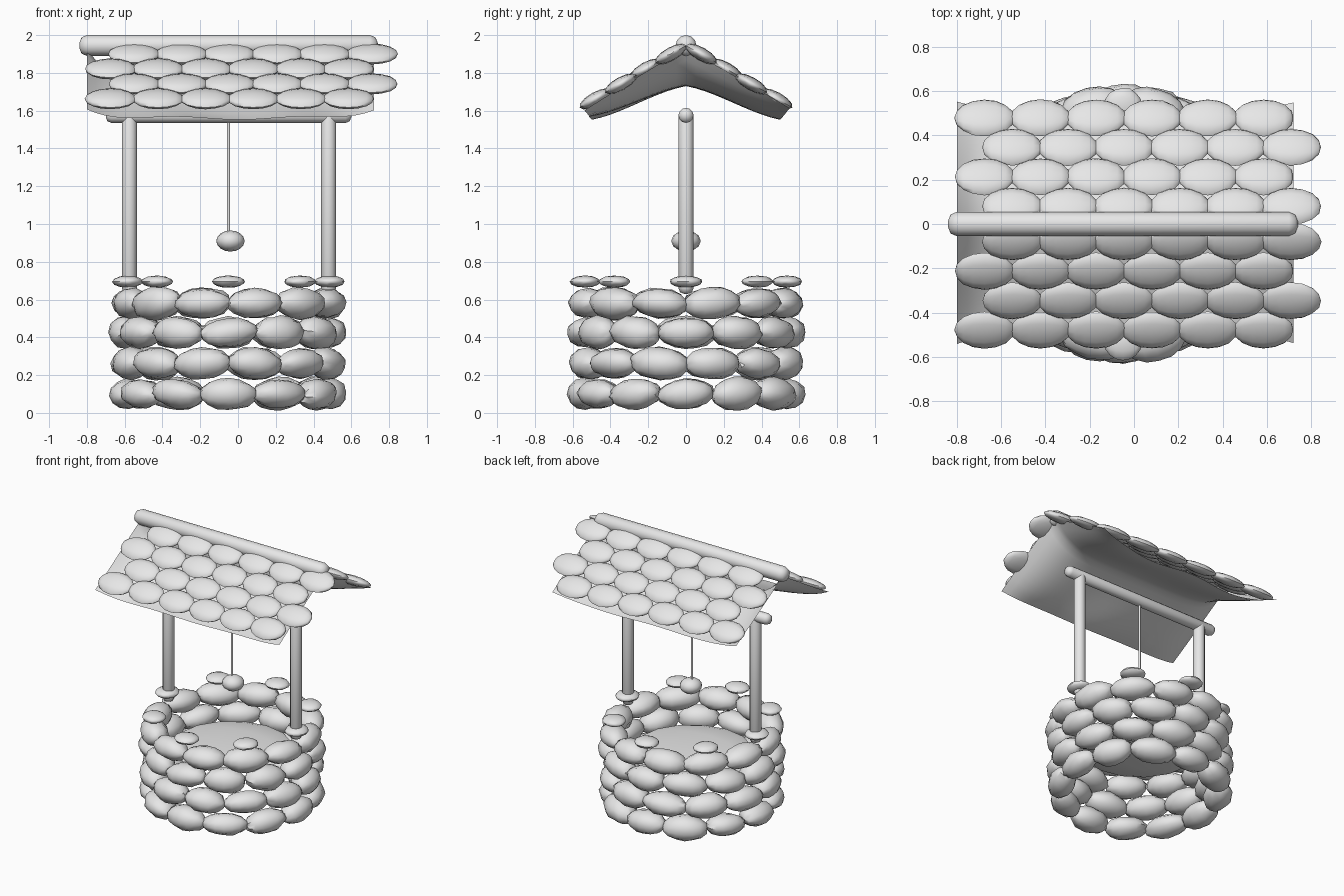
import bpy
import bmesh
import math
import random
from mathutils import Euler, Matrix, Vector

random.seed(4)
if "Cube" in bpy.data.objects:
    bpy.data.objects.remove(bpy.data.objects["Cube"])

grey = bpy.data.materials.new("light_grey_stone")
grey.use_nodes = True
grey.diffuse_color = (0.8, 0.8, 0.8, 1)
grey.node_tree.nodes["Principled BSDF"].inputs["Base Color"].default_value = (0.8, 0.8, 0.8, 1)

CX = -0.05      # well centre
RING = 0.535    # radius of the stone rings
ALONG_X = Matrix.Rotation(math.pi / 2, 3, "Y")


def finish(name, bm, smooth=50):
    mesh = bpy.data.meshes.new(name)
    bm.to_mesh(mesh)
    bm.free()
    mesh.materials.append(grey)
    ob = bpy.data.objects.new(name, mesh)
    bpy.context.collection.objects.link(ob)
    bpy.ops.object.select_all(action="DESELECT")
    ob.select_set(True)
    bpy.context.view_layer.objects.active = ob
    bpy.ops.object.shade_smooth_by_angle(angle=math.radians(smooth))
    return ob


def pebble(bm, loc, size, rot=(0, 0, 0), rough=0.0):
    """Add a squashed, slightly uneven sphere with its poles at the long ends."""
    mat = Matrix.LocRotScale(Vector(loc), Euler(rot), Vector(size))
    verts = bmesh.ops.create_uvsphere(bm, u_segments=12, v_segments=8, radius=1)["verts"]
    for v in verts:
        v.co = mat @ (ALONG_X @ v.co * (1 + random.uniform(-rough, rough)))


def log(name, start, end, radius, round_end=0.03, sides=12):
    """Round bar between two points with softened ends."""
    a, b = Vector(start), Vector(end)
    bm = bmesh.new()
    turn = (b - a).to_track_quat("Z", "Y").to_matrix().to_4x4()
    bmesh.ops.create_cone(bm, cap_ends=True, segments=sides, radius1=radius, radius2=radius,
                          depth=(b - a).length, matrix=Matrix.Translation((a + b) / 2) @ turn)
    if round_end:
        rims = [e for e in bm.edges if any(len(f.verts) > 4 for f in e.link_faces)]
        bmesh.ops.bevel(bm, geom=rims, offset=round_end, segments=2, profile=0.5, affect="EDGES")
    return finish(name, bm)


# Stone wall: four staggered rings
COUNT = 12
for row, z in enumerate((0.1, 0.262, 0.425, 0.58)):
    bm = bmesh.new()
    for i in range(COUNT):
        a = math.tau * (i + 0.5 * (row % 2)) / COUNT
        size = (random.uniform(0.14, 0.16), random.uniform(0.09, 0.105),
                random.uniform(0.075, 0.09))
        tilt = (random.uniform(-0.2, 0.2), random.uniform(-0.1, 0.1), a + math.pi / 2)
        pebble(bm, (CX + RING * math.cos(a), RING * math.sin(a), z), size, tilt, 0.05)
    finish(f"wall_stones_{row + 1}", bm)

# Small flat stones along the rim
bm = bmesh.new()
for i in range(8):
    a = math.tau * i / 8
    pebble(bm, (CX + RING * math.cos(a), RING * math.sin(a), 0.695), (0.085, 0.08, 0.032),
           (0, 0, a + math.pi / 2), 0.03)
finish("rim_stones", bm)

# Water surface, slightly domed
bm = bmesh.new()
pebble(bm, (CX, 0, 0.43), (0.41, 0.41, 0.035))
finish("water", bm)

# Timber frame, rope and bucket
log("right_post", (-0.575, 0, 0.63), (-0.575, 0, 1.6), 0.04)
log("left_post", (0.48, 0, 0.63), (0.48, 0, 1.6), 0.04)
log("cross_beam", (-0.7, 0, 1.575), (0.6, 0, 1.575), 0.04)
log("ridge_log", (-0.84, 0, 1.945), (0.74, 0, 1.945), 0.055, 0.04)
log("rope", (CX, 0, 0.92), (CX, 0, 1.57), 0.008, 0, 8)
bm = bmesh.new()
pebble(bm, (-0.04, 0, 0.91), (0.075, 0.078, 0.056))
finish("bucket", bm)

# Roof sheet: a ridge shape that sags between the gables
bm = bmesh.new()
bmesh.ops.create_grid(bm, x_segments=32, y_segments=20, size=1)
for v in bm.verts:
    u, w = v.co.x, v.co.y
    fold = abs(w)
    gable = u ** 6
    soft_fold = 0.5 * fold + 0.5 * fold * fold * (3 - 2 * fold)
    ripple = 0.008 * math.sin(7 * u + 2 * w) * fold
    high = 1.93 - 0.32 * fold
    low = 1.73 - 0.17 * soft_fold
    v.co = (CX + 0.01 + 0.76 * u, w * (0.505 + 0.04 * gable + ripple),
            high * gable + low * (1 - gable) + ripple)
finish("roof_sheet", bm, 80)

# Shingles: four staggered rows on each slope
for side, label in ((-1, "front"), (1, "back")):
    bm = bmesh.new()
    for row in range(4):
        for i in range(6):
            x = -0.675 + 0.252 * i + 0.125 * (1 - row % 2)
            pebble(bm, (x, side * (0.08 + 0.133 * row), 1.9 - 0.079 * row),
                   (0.135, 0.095, 0.035), (-side * math.radians(29), 0, 0), 0.015)
    finish(f"{label}_shingles", bm)
